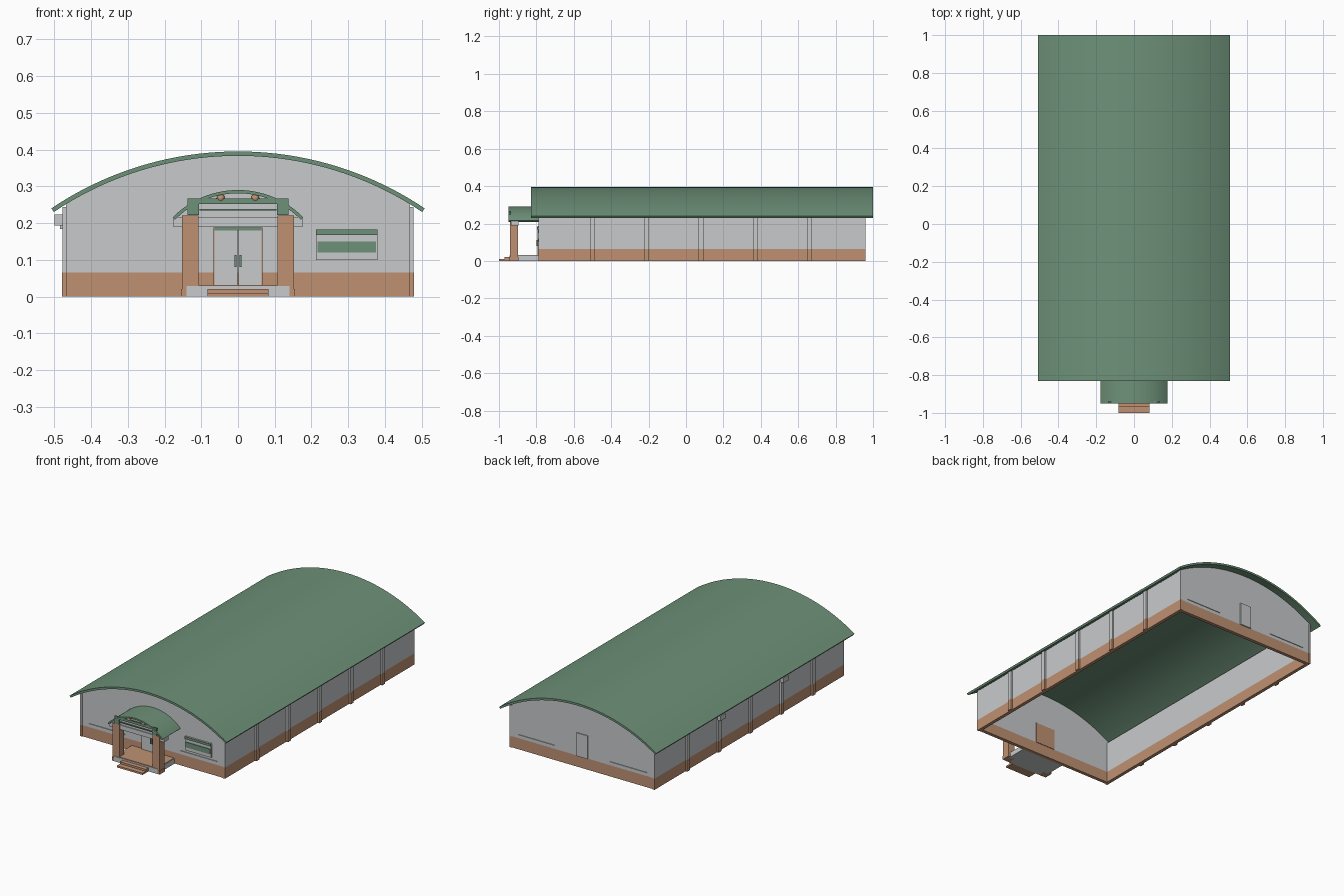
import bpy
import bmesh
from math import asin, sin, cos, sqrt, radians

cube = bpy.data.objects.get("Cube")
if cube:
    bpy.data.objects.remove(cube, do_unlink=True)


def material(name, rgb):
    m = bpy.data.materials.new(name)
    m.use_nodes = True
    m.diffuse_color = (*rgb, 1)
    m.node_tree.nodes["Principled BSDF"].inputs["Base Color"].default_value = (*rgb, 1)
    return m


GREY = material("wall grey", (0.58, 0.59, 0.60))
GREEN = material("roof green", (0.155, 0.285, 0.19))
BROWN = material("terracotta brown", (0.52, 0.285, 0.17))


def finish(name, bm, mat, smooth=False):
    bmesh.ops.recalc_face_normals(bm, faces=bm.faces)
    mesh = bpy.data.meshes.new(name)
    bm.to_mesh(mesh)
    bm.free()
    mesh.materials.append(mat)
    obj = bpy.data.objects.new(name, mesh)
    bpy.context.collection.objects.link(obj)
    if smooth:
        bpy.ops.object.select_all(action="DESELECT")
        obj.select_set(True)
        bpy.context.view_layer.objects.active = obj
        bpy.ops.object.shade_smooth_by_angle(angle=radians(30))
    return obj


def box(name, x, y, z, mat):
    """Box from (min, max) pairs."""
    bm = bmesh.new()
    bmesh.ops.create_cube(bm, size=1)
    for v in bm.verts:
        v.co = [lo + (c + 0.5) * (hi - lo) for c, (lo, hi) in zip(v.co, (x, y, z))]
    return finish(name, bm, mat)


def prism(name, outline, y, mat, smooth=False):
    """Extrude an x-z outline along y."""
    bm = bmesh.new()
    face = bm.faces.new([bm.verts.new((px, y[0], pz)) for px, pz in outline])
    ext = bmesh.ops.extrude_face_region(bm, geom=[face])["geom"]
    for v in ext:
        if isinstance(v, bmesh.types.BMVert):
            v.co.y = y[1]
    return finish(name, bm, mat, smooth)


def arc(half, radius, centre, n=40):
    a = asin(half / radius)
    return [(radius * sin(a * t), centre + radius * cos(a * t))
            for t in (2 * i / n - 1 for i in range(n + 1))]


def vault(name, half, radius, top, thick, y):
    """Curved roof shell of even thickness."""
    c = top - radius
    inner_half = half * (radius - thick) / radius
    outline = arc(half, radius, c) + arc(inner_half, radius - thick, c)[::-1]
    return prism(name, outline, y, GREEN, True)


def under(half, radius, top, floor):
    """Outline of a wall closed by an arc on top."""
    return [(half, floor), (-half, floor)] + arc(half, radius, top - radius)


W, P, T = 0.468, 0.478, 0.02      # wall half width, pilaster reach, wall thickness
FRONT, BACK = -0.785, 0.955
BASE = 0.065

# Main roof and gable walls
vault("main_roof", 0.508, 0.91, 0.395, 0.012, (-0.83, 1.0))
for name, y in (("front", (FRONT, FRONT + T)), ("back", (BACK - T, BACK))):
    prism(name + "_gable_wall", under(W, 0.899, 0.384, BASE), y, GREY)
    box(name + "_base", (-W, W), y, (0, BASE), BROWN)

# Side walls, pilasters and corner strips
for s, side in ((1, "left"), (-1, "right")):
    def span(a, b):
        return tuple(sorted((s * a, s * b)))

    ys = (FRONT + T, BACK - T)
    box(side + "_wall", span(W - T, W), ys, (BASE, 0.249), GREY)
    box(side + "_base", span(W - T, W), ys, (0, BASE), BROWN)
    for i in range(5):
        y = -0.5 + 0.29 * i
        py = (y - 0.013, y + 0.013)
        box(f"{side}_pilaster_{i}", span(W, P), py, (BASE, 0.244), GREY)
        box(f"{side}_pilaster_base_{i}", span(W, P + 0.001), py, (0, BASE), BROWN)
    for end, y in (("front", (FRONT - 0.004, FRONT)), ("back", (BACK, BACK + 0.004))):
        box(f"{side}_{end}_corner_strip", span(0.455, W), y, (BASE, 0.246), GREY)
        box(f"{side}_{end}_corner_foot", span(0.455, W), y, (0, BASE), BROWN)
        box(f"{side}_{end}_ledge", span(0.18, 0.415), y, (0.083, 0.087), GREY)

    # Porch columns with a slightly wider foot
    box(side + "_porch_column", span(0.108, 0.152), (-0.942, -0.897), (0, 0.22), BROWN)
    box(side + "_column_foot", span(0.108, 0.155), (-0.944, -0.895), (0, 0.02), BROWN)
    # Door leaves and handles
    box(side + "_door_leaf", span(0.0008, 0.064), (FRONT - 0.008, FRONT), (0.032, 0.18), GREY)
    box(side + "_door_handle", span(0.004, 0.009), (FRONT - 0.014, FRONT - 0.008),
        (0.08, 0.113), GREEN)
    box(side + "_door_frame", span(0.064, 0.067), (FRONT - 0.009, FRONT), (0.032, 0.188), BROWN)

# Wall units hung on the right side
for i, y in enumerate((-0.21, 0.37)):
    box(f"wall_unit_{i}", (-0.499, -P), (y - 0.022, y + 0.022), (0.194, 0.224), GREY)
    box(f"wall_unit_bracket_{i}", (-0.484, -P), (y - 0.008, y + 0.008), (0.184, 0.194), GREY)

# Door head, inner door face and back door
box("door_head", (-0.064, 0.064), (FRONT - 0.009, FRONT), (0.18, 0.188), GREEN)
box("door_inner_face", (-0.065, 0.065), (FRONT + T, FRONT + T + 0.003), (BASE, 0.188), BROWN)
box("back_door", (-0.036, 0.036), (BACK, BACK + 0.006), (BASE, 0.2), GREY)

# Front window: shutter panel with green bands
box("window_panel", (0.212, 0.38), (FRONT - 0.006, FRONT), (0.1, 0.182), GREY)
box("window_head", (0.212, 0.38), (FRONT - 0.012, FRONT - 0.006), (0.168, 0.182), GREEN)
box("window_band", (0.217, 0.375), (FRONT - 0.01, FRONT - 0.006), (0.12, 0.15), GREEN)

# Porch floor and steps
box("porch_slab", (-0.14, 0.14), (-0.945, FRONT), (0, 0.029), GREY)
box("porch_floor", (-0.137, 0.137), (-0.942, FRONT), (0.029, 0.032), BROWN)
box("lower_step", (-0.083, 0.083), (-1.0, -0.97), (0, 0.01), BROWN)
box("upper_step", (-0.083, 0.083), (-0.97, -0.945), (0, 0.021), BROWN)

# Porch beam, roof, gable and sign frame
box("porch_beam", (-0.176, 0.176), (-0.935, -0.895), (0.19, 0.216), GREY)
vault("porch_roof", 0.178, 0.249, 0.29, 0.009, (-0.95, FRONT))
prism("porch_gable", under(0.163, 0.241, 0.282, 0.214), (-0.93, -0.9), GREY)
box("sign_top_bar", (-0.137, 0.137), (-0.946, -0.938), (0.252, 0.267), GREEN)
box("sign_middle_bar", (-0.105, 0.105), (-0.944, -0.938), (0.234, 0.239), GREEN)
for s, side in ((1, "left"), (-1, "right")):
    box(side + "_sign_post", tuple(sorted((s * 0.106, s * 0.137))), (-0.946, -0.938),
        (0.222, 0.252), GREEN)
    bm = bmesh.new()
    bmesh.ops.create_uvsphere(bm, u_segments=16, v_segments=8, radius=0.011)
    bmesh.ops.translate(bm, verts=bm.verts, vec=(s * 0.047, -0.938, 0.268))
    finish(side + "_porch_lamp", bm, BROWN, True)
